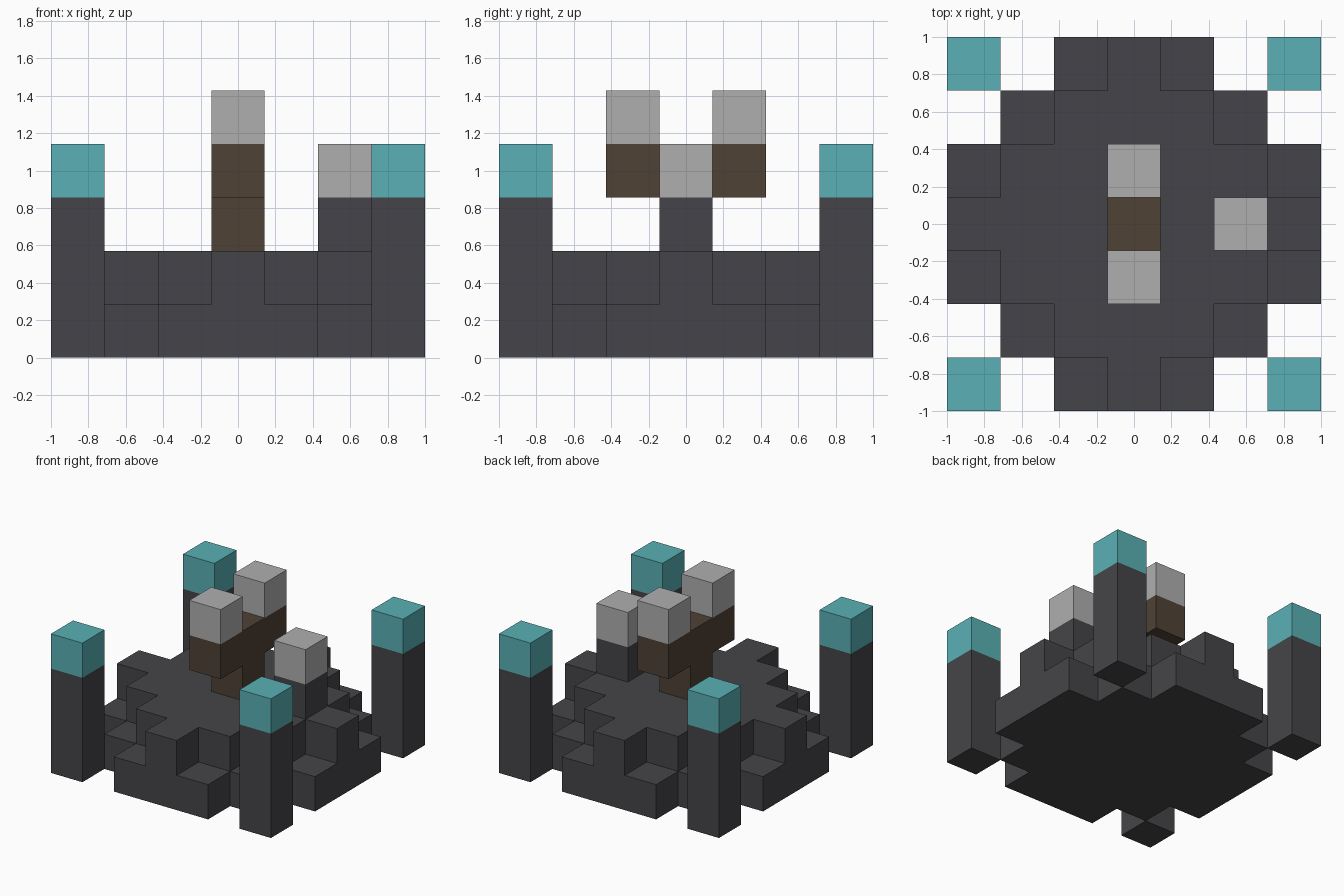
import bpy
import bmesh

cube = bpy.data.objects.get("Cube")
if cube:
    bpy.data.objects.remove(cube, do_unlink=True)

U = 2 / 7  # one block


def material(name, rgb):
    mat = bpy.data.materials.new(name)
    mat.use_nodes = True
    mat.diffuse_color = (*rgb, 1)
    shader = next(n for n in mat.node_tree.nodes if n.type == 'BSDF_PRINCIPLED')
    shader.inputs["Base Color"].default_value = (*rgb, 1)
    return mat


STONE = material("dark stone", (0.060, 0.060, 0.067))
TEAL = material("teal", (0.100, 0.434, 0.462))
WOOD = material("brown wood", (0.078, 0.054, 0.036))
GREY = material("light grey", (0.429, 0.429, 0.429))


def prism(name, outline, bottom, height, mat):
    """Extrude an outline given in block units."""
    bm = bmesh.new()
    face = bm.faces.new([bm.verts.new((x * U, y * U, bottom * U)) for x, y in outline])
    top = bmesh.ops.extrude_face_region(bm, geom=[face])["geom"]
    bmesh.ops.translate(bm, vec=(0, 0, height * U),
                        verts=[v for v in top if isinstance(v, bmesh.types.BMVert)])
    bmesh.ops.recalc_face_normals(bm, faces=bm.faces)
    mesh = bpy.data.meshes.new(name)
    bm.to_mesh(mesh)
    bm.free()
    mesh.materials.append(mat)
    obj = bpy.data.objects.new(name, mesh)
    bpy.context.collection.objects.link(obj)
    return obj


def block(name, x, y, z, mat, height=1, depth=1):
    w, d = 0.5, depth / 2
    prism(name, [(x - w, y - d), (x + w, y - d), (x + w, y + d), (x - w, y + d)],
          z, height, mat)


def stepped_diamond(reach):
    """Staircase outline of all blocks within a given step distance."""
    right = []
    for row in range(-3, 4):
        half = min(3, reach - abs(row)) + 0.5
        right += [(half, row - 0.5), (half, row + 0.5)]
    points = right + [(-x, y) for x, y in reversed(right)]
    return list(dict.fromkeys(points))


# Two stepped tiers of the platform
prism("lower_tier", stepped_diamond(4), 0, 1, STONE)
prism("upper_tier", stepped_diamond(3), 1, 1, STONE)

# Corner pillars with caps
for side, x in (("left", 3), ("right", -3)):
    for end, y in (("front", -3), ("back", 3)):
        block(f"{end}_{side}_pillar", x, y, 0, STONE, height=3)
        block(f"{end}_{side}_pillar_cap", x, y, 3, TEAL)

# Central post, crossbar and the blocks on its ends
block("centre_post", 0, 0, 2, WOOD)
block("crossbar", 0, 0, 3, WOOD, depth=3)
for end, y in (("front", -1), ("back", 1)):
    block(f"{end}_crossbar_block", 0, y, 4, GREY)

# Side pedestal
block("pedestal", 2, 0, 2, STONE)
block("pedestal_block", 2, 0, 3, GREY)
